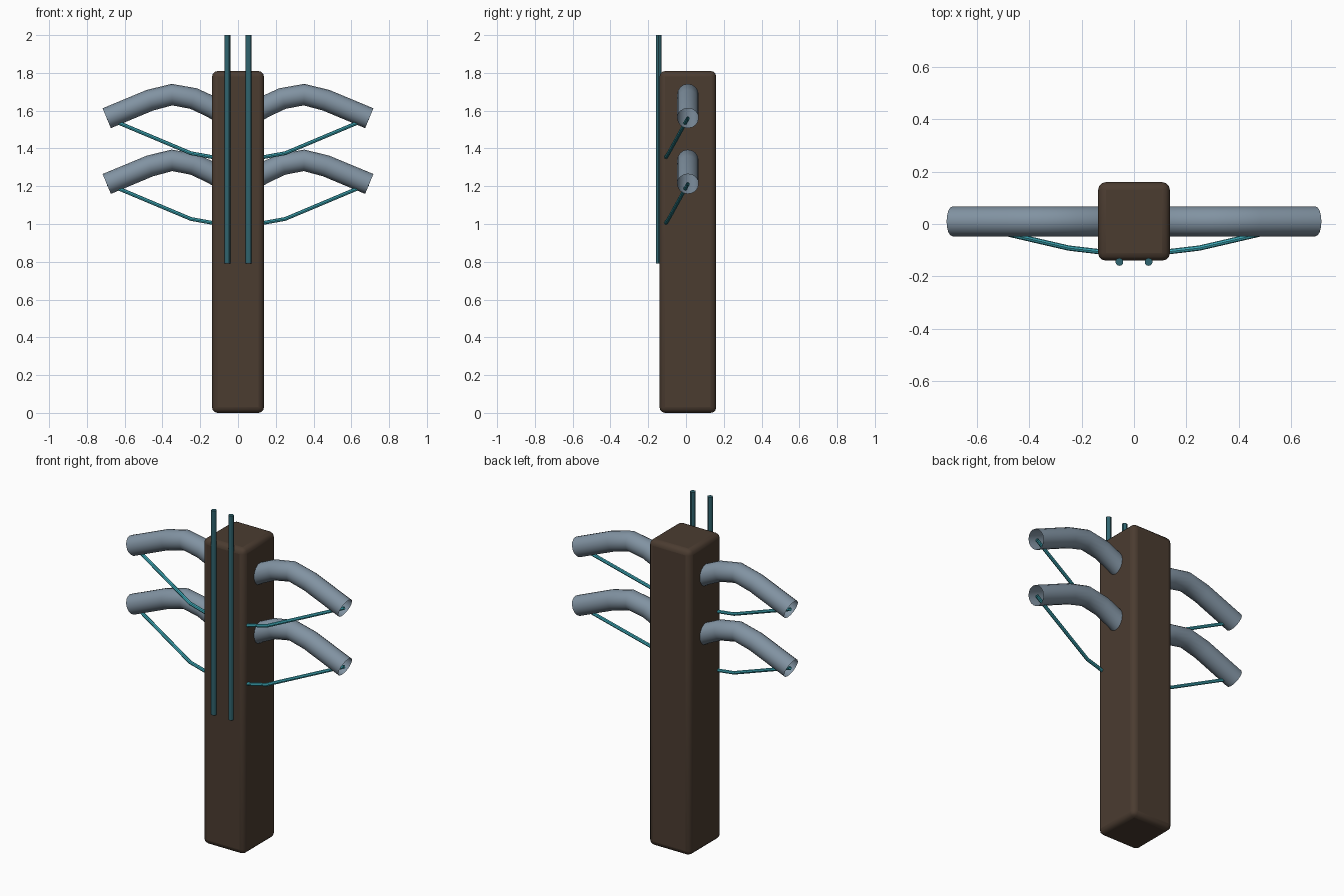
import bpy

if "Cube" in bpy.data.objects:
    bpy.data.objects.remove(bpy.data.objects["Cube"])

def material(name, rgb):
    m = bpy.data.materials.new(name)
    m.diffuse_color = (*rgb, 1)
    m.use_nodes = True
    m.node_tree.nodes["Principled BSDF"].inputs["Base Color"].default_value = m.diffuse_color
    return m

wood = material("dark_wood", (0.07, 0.045, 0.03))
steel = material("blue_grey", (0.22, 0.29, 0.36))
teal = material("dark_teal", (0.03, 0.13, 0.16))
cyan = material("cyan", (0.05, 0.42, 0.50))

def tube(name, points, radius, res, mat, caps=False):
    """Round tube swept along a polyline, converted to a mesh."""
    cu = bpy.data.curves.new(name, 'CURVE')
    cu.dimensions = '3D'
    cu.bevel_depth = radius
    cu.bevel_resolution = res
    cu.use_fill_caps = caps
    sp = cu.splines.new('POLY')
    sp.points.add(len(points) - 1)
    for p, co in zip(sp.points, points):
        p.co = (*co, 1)
    sp.use_smooth = True
    cu.materials.append(mat)
    ob = bpy.data.objects.new(name, cu)
    bpy.context.collection.objects.link(ob)
    bpy.ops.object.select_all(action='DESELECT')
    ob.select_set(True)
    bpy.context.view_layer.objects.active = ob
    bpy.ops.object.convert(target='MESH')
    bpy.ops.object.shade_smooth_by_angle()
    return ob

# Post with rounded edges
bpy.ops.mesh.primitive_cube_add(size=1, location=(0, 0.01, 0.905))
post = bpy.context.object
post.name = "post"
post.scale = (0.275, 0.30, 1.81)
bpy.ops.object.transform_apply(location=False, rotation=False, scale=True)
bev = post.modifiers.new("Bevel", 'BEVEL')
bev.width = 0.03
bev.segments = 3
post.data.materials.append(wood)
bpy.ops.object.shade_smooth_by_angle()

# Arched arms and hanging wires, two rows on both sides
arm = [(0.08, 1.585), (0.14, 1.62), (0.235, 1.664), (0.35, 1.685), (0.467, 1.655), (0.695, 1.56)]
wire = [(0.09, -0.11, 1.35), (0.14, -0.105, 1.355), (0.25, -0.092, 1.375), (0.69, 0.01, 1.56)]
for row, drop in (("upper", 0), ("lower", 0.348)):
    for side, s in (("right", 1), ("left", -1)):
        tube(f"{row}_{side}_arm", [(s * x, 0.01, z - drop) for x, z in arm], 0.057, 6, steel)
        tube(f"{row}_{side}_wire", [(s * x, y, z - drop) for x, y, z in wire], 0.01, 2, cyan)

# Vertical rods on the front face
for side, s in (("right", 1), ("left", -1)):
    tube(f"{side}_rod", [(s * 0.056, -0.145, 0.79), (s * 0.056, -0.145, 2.0)], 0.015, 4, teal, True)
